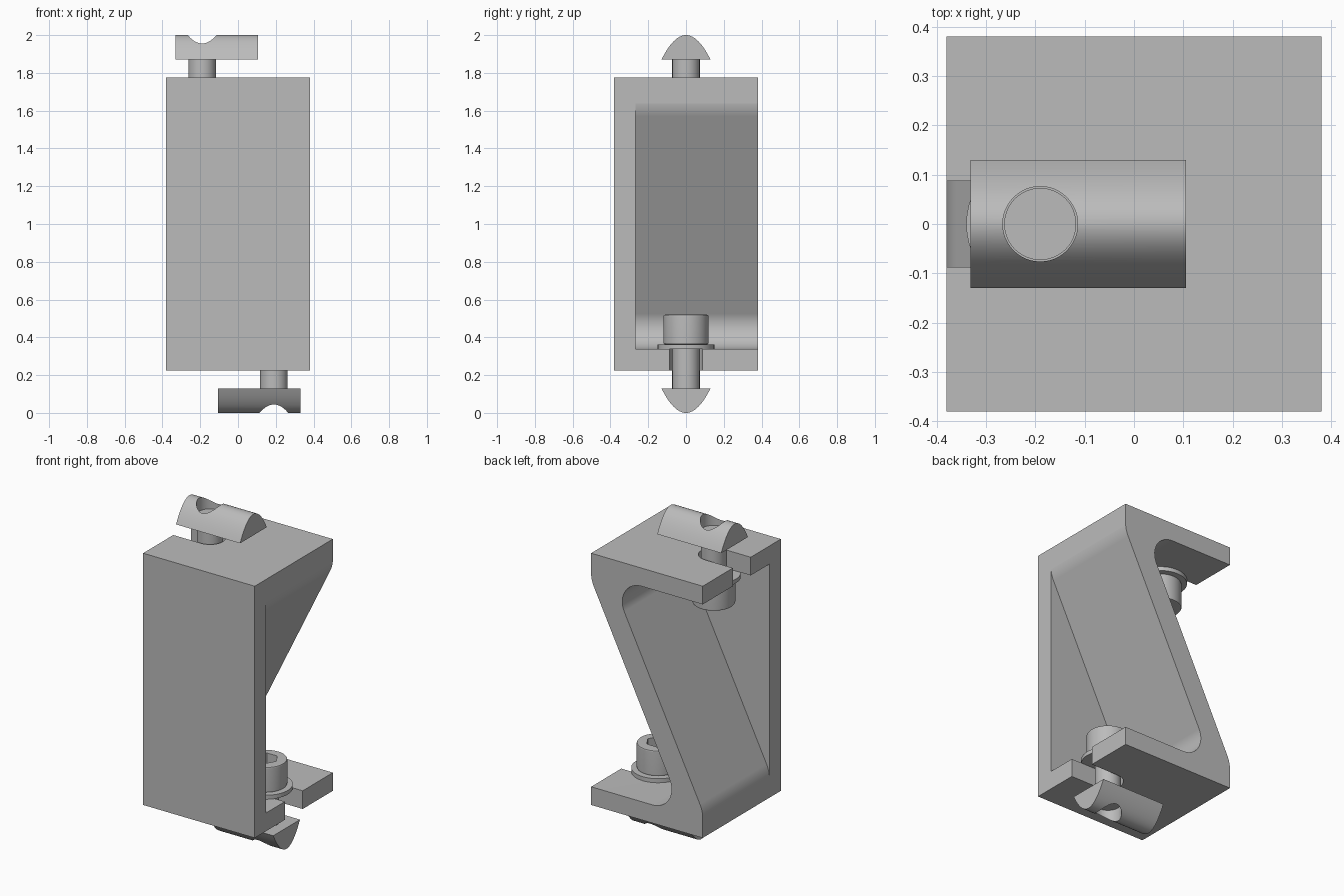
import bpy, bmesh
from math import radians, pi, cos, sin, tan
from mathutils import Vector, Matrix

if "Cube" in bpy.data.objects:
    bpy.data.objects.remove(bpy.data.objects["Cube"], do_unlink=True)

grey = bpy.data.materials.new("plain grey")
grey.use_nodes = True
colour = (0.5, 0.5, 0.5, 1)
grey.diffuse_color = colour
grey.node_tree.nodes["Principled BSDF"].inputs["Base Color"].default_value = colour

HALF, LOW, HIGH, WALL = 0.38, 0.225, 1.775, 0.112
BOLT_X = 0.19
FLOOR = LOW + WALL
MIDDLE = Matrix.Translation((0, 0, 1))
HALF_TURN = MIDDLE @ Matrix.Rotation(pi, 4, 'Y') @ MIDDLE.inverted()


def finish(name, bm):
    bmesh.ops.recalc_face_normals(bm, faces=bm.faces)
    mesh = bpy.data.meshes.new(name)
    bm.to_mesh(mesh)
    bm.free()
    obj = bpy.data.objects.new(name, mesh)
    bpy.context.collection.objects.link(obj)
    mesh.materials.append(grey)
    return obj


def prism(name, points, offset):
    """Extrude a closed outline along an offset."""
    bm = bmesh.new()
    face = bm.faces.new([bm.verts.new(p) for p in points])
    new = bmesh.ops.extrude_face_region(bm, geom=[face])["geom"]
    bmesh.ops.translate(bm, vec=offset,
                        verts=[v for v in new if isinstance(v, bmesh.types.BMVert)])
    return finish(name, bm)


def disc(name, radius, z0, z1, sides=48):
    ring = [(BOLT_X + radius * cos(2 * pi * i / sides),
             radius * sin(2 * pi * i / sides), z0) for i in range(sides)]
    return prism(name, ring, (0, 0, z1 - z0))


def fillet(before, corner, after, radius, steps=12):
    """Points of an arc that rounds a corner."""
    b, c, a = Vector(before), Vector(corner), Vector(after)
    u, v = (b - c).normalized(), (a - c).normalized()
    half = u.angle(v) / 2
    centre = c + (u + v).normalized() * (radius / sin(half))
    start = c + u * (radius / tan(half)) - centre
    end = c + v * (radius / tan(half)) - centre
    sweep = start.angle_signed(end)
    return [centre + Matrix.Rotation(-sweep * i / steps, 2) @ start
            for i in range(steps + 1)]


def cut(target, cutter):
    cutter.hide_render = True
    mod = target.modifiers.new("cut", 'BOOLEAN')
    mod.operation, mod.solver, mod.object = 'DIFFERENCE', 'EXACT', cutter
    activate(target)
    bpy.ops.object.modifier_apply(modifier=mod.name)
    bpy.data.objects.remove(cutter, do_unlink=True)


def activate(obj):
    bpy.ops.object.select_all(action='DESELECT')
    obj.select_set(True)
    bpy.context.view_layer.objects.active = obj


def smooth(obj):
    activate(obj)
    bpy.ops.object.shade_smooth_by_angle(angle=radians(30))
    mod = obj.modifiers.new("even shading", 'WEIGHTED_NORMAL')
    mod.keep_sharp = True


# Bracket: a block with a pocket on each side of a slanted web
bracket = prism("bracket", [(-HALF, -HALF, LOW), (HALF, -HALF, LOW),
                            (HALF, HALF, LOW), (-HALF, HALF, LOW)], (0, 0, HIGH - LOW))
outer, inner = (0.6, FLOOR), (-0.247, FLOOR)
shoulder, top = (HALF + 0.001, 1.613), (HALF + 0.001, 1.7)
outline = [Vector(outer)]
outline += fillet(outer, inner, shoulder, 0.13)
outline += fillet(inner, shoulder, top, 0.2)
outline.append(Vector((0.6, outline[-1].y)))

# Open slot for the bolt in a flange
SLOT = 0.087
slot = [(0.6, -SLOT, 0.1), (0.6, SLOT, 0.1)]
slot += [(BOLT_X + SLOT * cos(a), SLOT * sin(a), 0.1)
         for a in (radians(90 + 180 * i / 24) for i in range(25))]

for turn in (Matrix.Identity(4), HALF_TURN):
    for cutter in (prism("pocket_cutter", [(p.x, WALL - HALF, p.y) for p in outline], (0, 0.9, 0)),
                   prism("slot_cutter", slot, (0, 0, 0.3))):
        cutter.data.transform(turn)
        cut(bracket, cutter)
smooth(bracket)

# Fastener at each end: washer, socket head bolt and domed slot nut
HEAD = FLOOR + 0.025
for place, turn in (("lower", Matrix.Identity(4)), ("upper", HALF_TURN)):
    washer = disc(place + "_washer", 0.15, FLOOR, HEAD)
    shaft = disc(place + "_bolt_shaft", 0.073, 0.08, HEAD + 0.01)

    head = disc(place + "_bolt_head", 0.12, HEAD, 0.52)
    bevel = head.modifiers.new("rim", 'BEVEL')
    bevel.width, bevel.segments, bevel.angle_limit = 0.01, 2, radians(50)
    bevel.limit_method = 'ANGLE'
    activate(head)
    bpy.ops.object.modifier_apply(modifier=bevel.name)
    cut(head, disc("socket_cutter", 0.07, 0.43, 0.6, 6))

    dome = [(-0.105, 0.13 * t, 0.13 * t * t)
            for t in (i / 16 for i in range(-16, 17))]
    nut = prism(place + "_slot_nut", dome, (0.436, 0, 0))
    cut(nut, disc("hole_cutter", 0.076, -0.1, 0.3))

    for part in (washer, shaft, head, nut):
        part.data.transform(turn)
        smooth(part)
